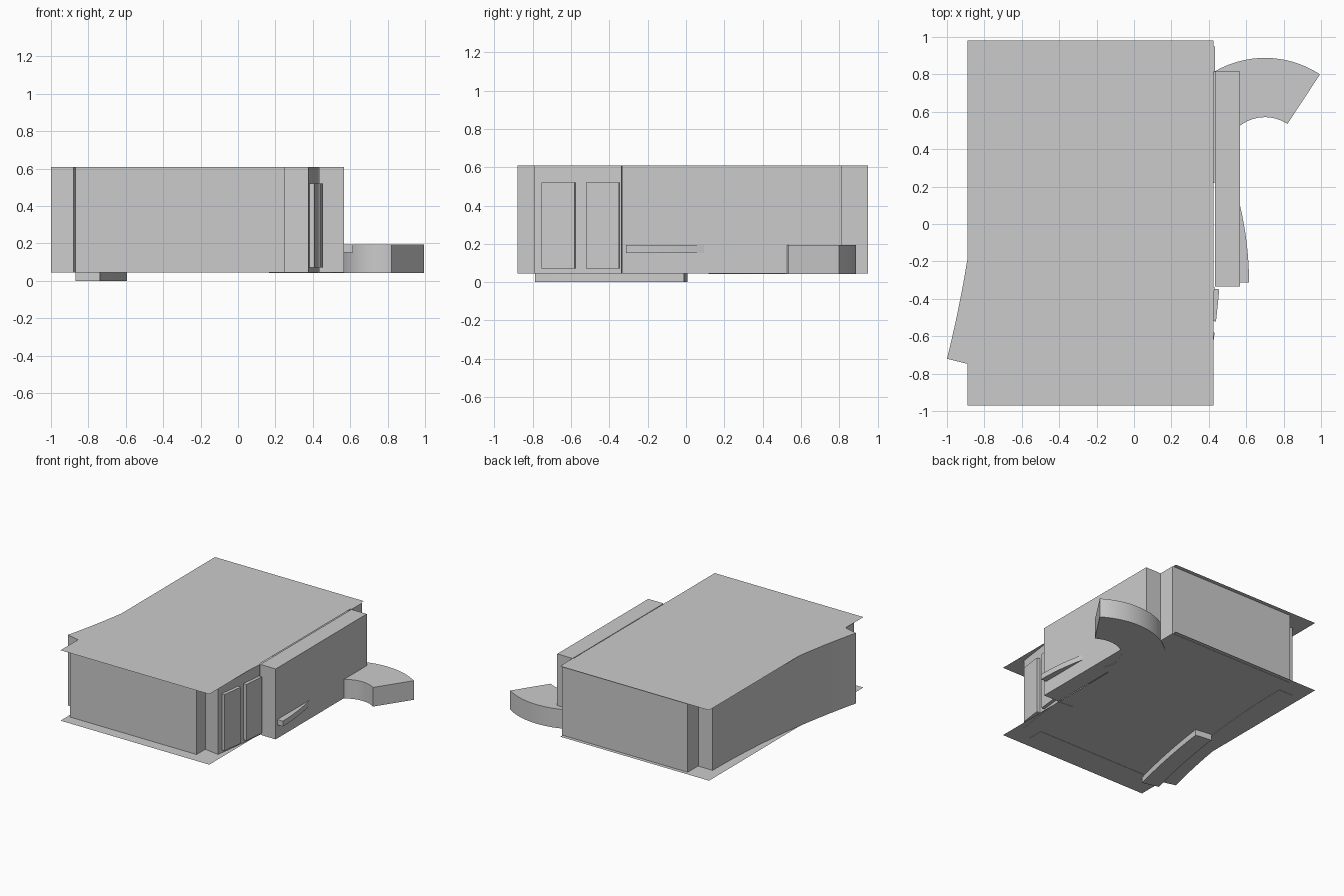
import bpy, bmesh
from math import radians, asin, sin, cos, degrees

if "Cube" in bpy.data.objects:
    bpy.data.objects.remove(bpy.data.objects["Cube"])


def prism(name, pts, z0, z1):
    """Closed outline in plan, extruded from z0 to z1."""
    bm = bmesh.new()
    face = bm.faces.new([bm.verts.new((x, y, z0)) for x, y in pts])
    if z1 > z0:
        res = bmesh.ops.extrude_face_region(bm, geom=[face])
        verts = [v for v in res["geom"] if isinstance(v, bmesh.types.BMVert)]
        bmesh.ops.translate(bm, verts=verts, vec=(0, 0, z1 - z0))
        bmesh.ops.recalc_face_normals(bm, faces=bm.faces)
    mesh = bpy.data.meshes.new(name)
    bm.to_mesh(mesh)
    bm.free()
    ob = bpy.data.objects.new(name, mesh)
    bpy.context.collection.objects.link(ob)
    return ob


def rect(name, x0, x1, y0, y1, z0, z1):
    return prism(name, [(x0, y0), (x1, y0), (x1, y1), (x0, y1)], z0, z1)


def arc_slab(name, centre, r0, r1, a0, a1, z0, z1, n=24):
    """Ring sector in plan (angles in degrees), smooth along the curve."""
    cx, cy = centre
    angs = [radians(a0 + (a1 - a0) * i / n) for i in range(n + 1)]
    pts = [(cx + r1 * cos(a), cy + r1 * sin(a)) for a in angs]
    pts += [(cx + r0 * cos(a), cy + r0 * sin(a)) for a in reversed(angs)]
    ob = prism(name, pts, z0, z1)
    bpy.ops.object.select_all(action='DESELECT')
    ob.select_set(True)
    bpy.context.view_layer.objects.active = ob
    bpy.ops.object.shade_smooth_by_angle(angle=radians(30))
    return ob


BASE, TOP = 0.045, 0.608

# Floor and roof sheets
for name, z in (("floor_sheet", BASE + 0.002), ("roof_sheet", TOP + 0.002)):
    rect(name, -0.89, 0.425, -0.97, 0.98, z, z)

# Straight walls
rect("front_wall", -0.87, 0.25, -0.88, -0.752, BASE, TOP)
rect("back_wall", -0.68, 0.432, 0.815, 0.95, BASE, TOP)
rect("right_wall", 0.432, 0.568, -0.335, 0.815, BASE, TOP)

# Long curved wall on the left, and the foot that follows its curve
LEFT = (-7.146, 0.82)
arc_slab("left_curved_wall", LEFT, 6.336, 6.461, -14.07, 0, BASE, TOP)
arc_slab("curved_foot", LEFT, 6.471, 6.606, -14.1, -7.22, 0, BASE + 0.002)

# Short curved wall on the right with two raised panels
RIGHT, R = (-6.741, 0.3), 7.2


def right_angle(y):
    return degrees(asin((y - RIGHT[1]) / R))


arc_slab("right_curved_wall", RIGHT, R - 0.125, R,
         right_angle(-0.79), right_angle(-0.338), BASE, TOP)
for i, (y0, y1) in enumerate([(-0.75, -0.578), (-0.518, -0.347)]):
    arc_slab(f"panel_{i + 1}", RIGHT, R - 0.01, R + 0.026,
             right_angle(y0), right_angle(y1), 0.07, 0.52, 8)

# Curved ledge on the right wall
arc_slab("ledge", (-1.165, -0.313), 1.68, 1.78, 0, 17, 0.152, 0.195, 16)

# Broad curved ramp sweeping out from the right side
arc_slab("curved_ramp", (0.70, 0.353), 0.218, 0.535, 56.6, 206, 0.042, 0.195, 48)
